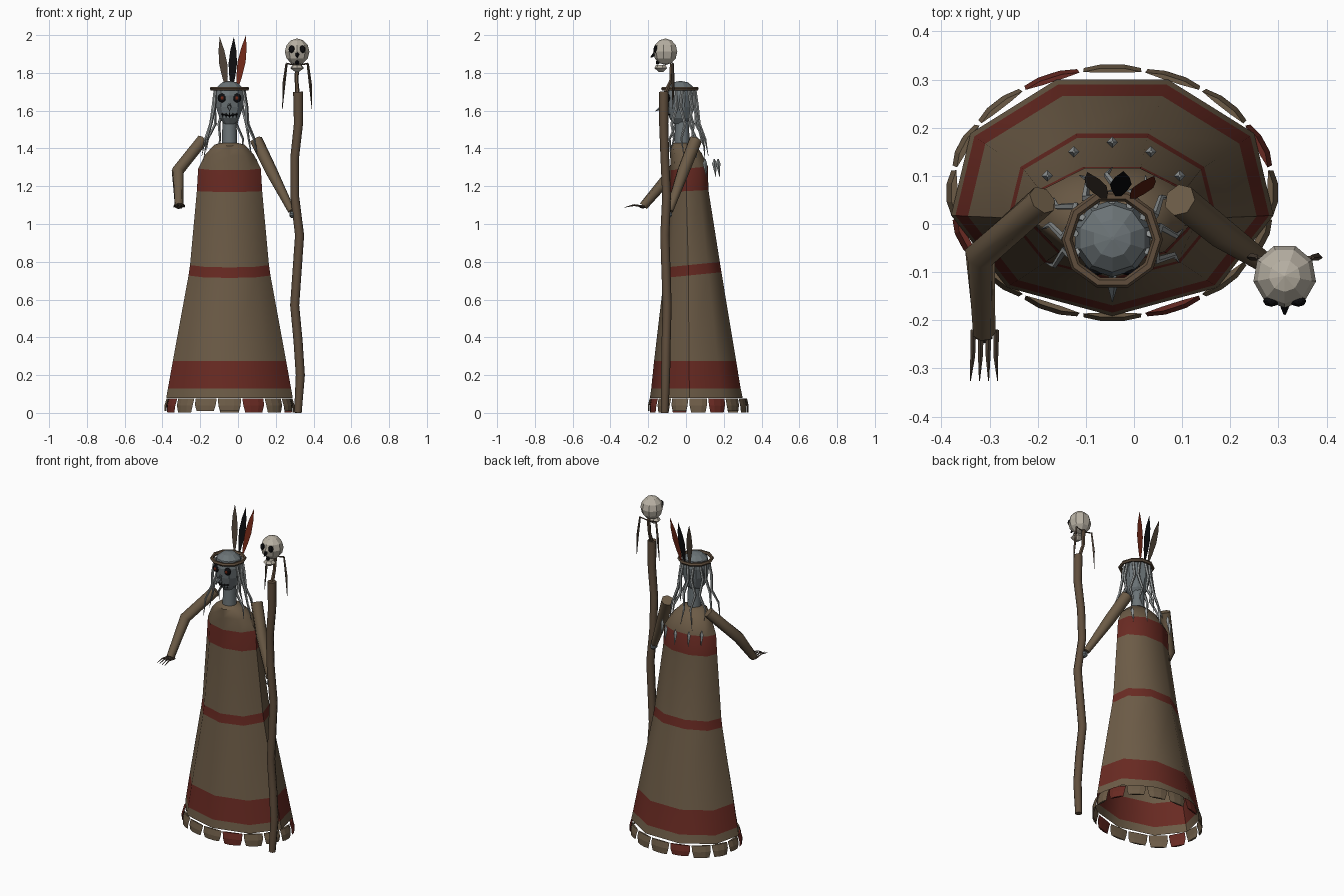
import bpy, bmesh, math
from mathutils import Vector

if "Cube" in bpy.data.objects:
    bpy.data.objects.remove(bpy.data.objects["Cube"])

def mat(name, rgb):
    m = bpy.data.materials.new(name)
    m.diffuse_color = (*rgb, 1)
    m.use_nodes = True
    m.node_tree.nodes["Principled BSDF"].inputs["Base Color"].default_value = m.diffuse_color
    return m

CLOTH = mat("brown cloth", (.15, .105, .062))
RED = mat("dark red cloth", (.14, .023, .016))
SKIN = mat("grey skin", (.15, .175, .185))
BONE = mat("bone", (.48, .44, .37))
BLACK = mat("black", (.004, .004, .005))
WOOD = mat("wood", (.115, .075, .045))
DARK = mat("dark feather", (.07, .05, .035))
PLUME = mat("red feather", (.16, .02, .008))
HAIR = mat("grey hair", (.3, .32, .32))
CX = -.045          # body centre line


def build(name, verts, faces, mats, idx=None, smooth=None):
    me = bpy.data.meshes.new(name)
    me.from_pydata([tuple(v) for v in verts], [], faces)
    for m in mats:
        me.materials.append(m)
    if idx:
        me.polygons.foreach_set("material_index", idx)
    bm = bmesh.new()
    bm.from_mesh(me)
    bmesh.ops.recalc_face_normals(bm, faces=bm.faces)
    bm.to_mesh(me)
    bm.free()
    ob = bpy.data.objects.new(name, me)
    bpy.context.collection.objects.link(ob)
    if smooth:
        bpy.ops.object.select_all(action='DESELECT')
        bpy.context.view_layer.objects.active = ob
        ob.select_set(True)
        bpy.ops.object.shade_smooth_by_angle(angle=math.radians(smooth))
    return ob


def skin_rings(rings, caps=True, closed=False):
    n, m = len(rings[0]), len(rings)
    faces = []
    for r in range(m if closed else m - 1):
        a, b = r * n, ((r + 1) % m) * n
        faces += [(a + k, a + (k + 1) % n, b + (k + 1) % n, b + k) for k in range(n)]
    if caps:
        faces += [tuple(range(n)), tuple(range((m - 1) * n, m * n))]
    return [v for r in rings for v in r], faces


def tube(name, path, radii, m, n=7, smooth=55):
    """Tapering round tube through the points of a path."""
    pts = [Vector(p) for p in path]
    rings = []
    for i, p in enumerate(pts):
        d = (pts[min(i + 1, len(pts) - 1)] - pts[max(i - 1, 0)]).normalized()
        up = Vector((0, 1, 0)) if abs(d.y) < .9 else Vector((0, 0, 1))
        u = d.cross(up).normalized()
        w = d.cross(u)
        rings.append([p + radii[i] * (math.cos(t) * u + math.sin(t) * w)
                      for t in (math.tau * k / n for k in range(n))])
    v, f = skin_rings(rings)
    return build(name, v, f, [m], smooth=smooth)


def lathe(name, cx, cy, profile, m, n=9, smooth=None):
    """Upright solid from (height, radius x, radius y) rows."""
    rings = [[(cx + rx * math.sin(math.tau * k / n), cy - ry * math.cos(math.tau * k / n), z)
              for k in range(n)] for z, rx, ry in profile]
    v, f = skin_rings(rings)
    return build(name, v, f, [m], smooth=smooth)


def ball(name, c, s, m, seg=8, rings=6):
    prof = [(c[2] - s[2] * math.cos(math.pi * i / rings),
             s[0] * max(math.sin(math.pi * i / rings), .01),
             s[1] * max(math.sin(math.pi * i / rings), .01)) for i in range(rings + 1)]
    return lathe(name, c[0], c[1], prof, m, seg)


def blade(name, base, tip, width, m):
    """Flat leaf-shaped feather."""
    b, t = Vector(base), Vector(tip)
    left, right = [], []
    for f, w in ((0, .15), (.25, .7), (.5, 1), (.75, .7)):
        p = b.lerp(t, f)
        left.append(p - Vector((w * width / 2, 0, 0)))
        right.append(p + Vector((w * width / 2, 0, 0)))
    v = left + [t] + right[::-1]
    return build(name, v, [tuple(range(len(v)))], [m])


# robe: open nine-sided bell, rows of height, half width, half depth, centre y, slope
rows = [(.08, .335, .253, .062, 0), (.13, .326, .244, .06, 0), (.275, .3, .224, .055, 0),
        (.73, .217, .157, .04, .1), (.785, .209, .15, .038, .1), (1.175, .173, .105, .02, .05),
        (1.295, .166, .102, .02, .1), (1.37, .128, .084, .003, .1), (1.42, .08, .062, -.02, .1),
        (1.43, .042, .04, -.022, 0)]
N = 9
rings = []
for z, rx, ry, cy, slope in rows:
    ring = []
    for k in range(N):
        a = math.tau * k / N
        y = -ry * math.cos(a)
        ring.append((CX + rx * 1.015 * math.sin(a), cy + y, z + slope * y))
    rings.append(ring)
v, f = skin_rings(rings, caps=False)
build("robe", v, f, [CLOTH, RED], [int(i // N in (1, 3, 5)) for i in range(len(f))], smooth=50)

# tattered hem flaps, every fourth one red
for k in range(16):
    a = math.tau * k / 16
    rings = []
    for z, half, r in ((.075, .185, .97), (.04, .175, 1), (.003 + .008 * (k % 3 == 0), .145, 1.0)):
        ring = []
        for t, s in ((-1, .985), (-.4, 1), (.4, 1), (1, .985), (.4, .965), (-.4, .965)):
            b = a + t * half
            ring.append((CX + .345 * r * s * math.sin(b), .065 - .267 * r * s * math.cos(b), z))
        rings.append(ring)
    v, f = skin_rings(rings)
    build("hem_flap", v, f, [RED if k % 4 == 1 else CLOTH])

# neck, collar and head
lathe("neck", CX, -.02, [(1.41, .042, .042), (1.56, .037, .037)], SKIN, 9, 50)
lathe("head", CX, -.03, [(1.53, .03, .035), (1.56, .055, .058), (1.62, .076, .073), (1.68, .082, .08),
                         (1.725, .07, .07), (1.75, .04, .04), (1.757, .004, .004)], SKIN, 10)
tube("nose", [(CX, -.09, 1.635), (CX, -.125, 1.62), (CX, -.162, 1.597)], [.016, .012, .001], SKIN, 5)
for s in (-1, 1):
    ball("eye_socket", (CX + s * .039, -.095, 1.667), (.024, .013, .024), BLACK)
    ball("eye", (CX + s * .039, -.108, 1.667), (.01, .004, .01), PLUME, 6, 4)
tube("mouth", [(CX - .042, -.088, 1.58), (CX, -.1, 1.573), (CX + .042, -.088, 1.58)], [.004] * 3, BLACK, 4)
for i in range(-2, 3):
    x = CX + i * .018
    y = -.1 + .003 * abs(i)
    tube("mouth_stitch", [(x, y, 1.563), (x, y - .002, 1.588)], [.002] * 2, BLACK, 4)

# headband ring
rings = []
for k in range(10):
    a = math.tau * (k + .5) / 10
    rings.append([(CX + (.094 + .011 * math.cos(t)) * math.sin(a),
                   -.032 - (.094 + .011 * math.cos(t)) * math.cos(a), 1.717 + .011 * math.sin(t))
                  for t in (math.tau * j / 6 for j in range(6))])
v, f = skin_rings(rings, caps=False, closed=True)
build("headband", v, f, [WOOD], smooth=50)

# head feathers
blade("feather_left", (-.06, .05, 1.71), (-.097, .108, 1.99), .043, DARK)
blade("feather_middle", (-.033, .055, 1.71), (-.022, .11, 1.99), .045, BLACK)
blade("feather_right", (-.005, .05, 1.71), (.042, .1, 2.0), .043, PLUME)

# wavy hair locks around the sides and back
for i in range(9):
    a = math.radians(70 + 27.5 * i)
    sway = .012 * (-1) ** i
    path = [(CX + r * math.sin(a) + w * math.cos(a), -.03 - r * math.cos(a) + w * math.sin(a), z)
            for r, w, z in ((.078, 0, 1.71), (.09, sway, 1.62), (.1, -sway, 1.53),
                            (.132, sway, 1.45), (.148, 0, 1.39 - .03 * (i % 3)))]
    tube("hair_lock", path, [.008, .009, .008, .006, .001], HAIR, 5)

# hanging teeth behind the shoulders
for x, y in ((-.135, .1), (-.08, .15), (0, .17), (.08, .15), (.14, .1)):
    c = (CX + x, y)
    tube("tooth", [(*c, 1.345), (*c, 1.32), (c[0], c[1] + .008, 1.25)], [.003, .012, .001], HAIR, 4, None)

# reaching arm with clawed hand
tube("sleeve_left", [(-.19, .05, 1.445), (-.32, -.065, 1.28), (-.312, -.225, 1.095)],
     [.032, .033, .024], CLOTH)
ball("hand_left", (-.311, -.228, 1.092), (.02, .02, .01), DARK, 6, 4)
for i in range(4):
    x = -.334 + .016 * i
    tube("claw", [(x, -.22, 1.092), (x - .001, -.275, 1.1), (x - .006 + .003 * i, -.326, 1.088)],
         [.006, .005, .001], DARK, 4)

# arm gripping the staff
tube("sleeve_right", [(.095, .05, 1.445), (.175, -.015, 1.28), (.282, -.088, 1.07)],
     [.035, .033, .02], CLOTH)
ball("hand_right", (.292, -.097, 1.05), (.022, .026, .02), SKIN, 7, 5)

# crooked staff and the stick carrying the skull
tube("staff", [(.317, -.113, 0), (.33, -.108, .2), (.318, -.105, .38), (.3, -.1, .57), (.326, -.112, .94),
               (.3, -.103, 1.15), (.3, -.112, 1.35), (.32, -.118, 1.53), (.318, -.118, 1.7)],
     [.02, .024, .024, .024, .024, .023, .023, .024, .026], WOOD, 8)
tube("skull_stick", [(.315, -.11, 1.69), (.31, -.08, 1.76), (.313, -.075, 1.85)], [.012, .01, .012], WOOD, 6)

# staff skull with jaw and hollows
ball("skull", (.313, -.108, 1.912), (.066, .066, .07), BONE, 9, 6)
lathe("jaw", .313, -.132, [(1.805, .01, .012), (1.825, .037, .035), (1.842, .024, .026)], BONE, 7)
for s in (-1, 1):
    ball("skull_socket", (.313 + s * .028, -.16, 1.925), (.017, .012, .02), BLACK)
    # dangling feathers
    tube("staff_feather", [(.313 + s * .056, -.07, 1.85), (.313 + s * .07, -.068, 1.74),
                           (.313 + s * .078, -.07, 1.61)], [.006, .008, .001], DARK, 4)
    tube("feather_cord", [(.313, -.075, 1.84), (.313 + s * .057, -.07, 1.85)], [.004] * 2, DARK, 4)
tube("skull_nose", [(.313, -.165, 1.9), (.313, -.187, 1.882)], [.012, .003], BLACK, 5, None)
ball("skull_mouth", (.313, -.15, 1.855), (.012, .01, .012), BLACK, 6, 4)
